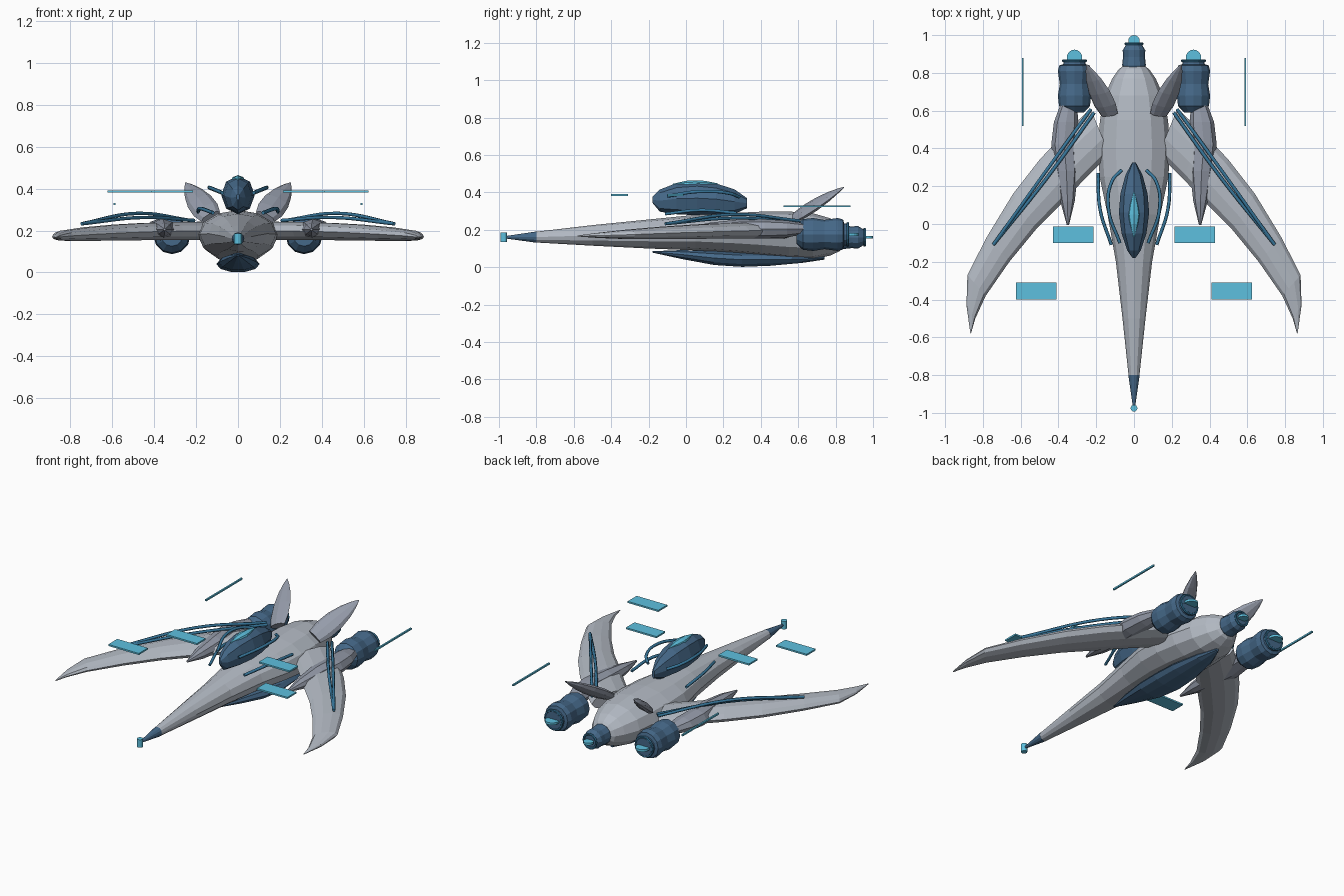
import bpy, bmesh, math
from mathutils import Vector as V

def mat(name, c):
    m = bpy.data.materials.new(name)
    m.diffuse_color = (*c, 1)
    return m

HULL = mat("hull_grey", (0.46, 0.50, 0.56))
TRIM = mat("trim_grey", (0.30, 0.33, 0.40))
NAVY = mat("navy", (0.06, 0.14, 0.25))
TUBE = mat("tube_blue", (0.04, 0.19, 0.34))
GLOW = mat("glow_cyan", (0.11, 0.53, 0.74))

def loft(name, rings, n, m):
    """Skin elliptical rings given as (centre, u half axis, v half axis)."""
    bm = bmesh.new()
    loops = []
    for c, u, v in rings:
        loops.append([bm.verts.new(V(c) + V(u) * math.cos(2 * math.pi * i / n)
                                   + V(v) * math.sin(2 * math.pi * i / n)) for i in range(n)])
    for a, b in zip(loops, loops[1:]):
        for i in range(n):
            bm.faces.new((a[i], a[(i + 1) % n], b[(i + 1) % n], b[i]))
    bm.faces.new(loops[0])
    bm.faces.new(loops[-1])
    bmesh.ops.recalc_face_normals(bm, faces=bm.faces)
    me = bpy.data.meshes.new(name)
    bm.to_mesh(me)
    bm.free()
    me.materials.append(m)
    ob = bpy.data.objects.new(name, me)
    bpy.context.collection.objects.link(ob)
    return ob

def body(name, secs, n, m, x=0):
    """Loft along y from (y, half width, bottom z, top z)."""
    return loft(name, [((x, y, (b + t) / 2), (w, 0, 0), (0, 0, (t - b) / 2))
                       for y, w, b, t in secs], n, m)

def box(name, loc, size, m):
    bpy.ops.mesh.primitive_cube_add(size=1, location=loc)
    ob = bpy.context.object
    ob.name, ob.scale = name, size
    ob.data.materials.append(m)

def disc(name, loc, r, h):
    bpy.ops.mesh.primitive_cylinder_add(vertices=16, radius=r, depth=h, location=loc)
    bpy.context.object.name = name
    bpy.context.object.data.materials.append(GLOW)

def tube(name, pts, r):
    cu = bpy.data.curves.new(name, 'CURVE')
    cu.dimensions = '3D'
    cu.bevel_depth, cu.bevel_resolution, cu.resolution_u = r, 1, 6
    cu.use_fill_caps = True
    sp = cu.splines.new('BEZIER')
    sp.bezier_points.add(len(pts) - 1)
    for bp, p in zip(sp.bezier_points, pts):
        bp.co = p
        bp.handle_left_type = bp.handle_right_type = 'AUTO'
    cu.materials.append(TUBE)
    bpy.context.collection.objects.link(bpy.data.objects.new(name, cu))

def engine(name, x, z, prof, ring_y, ring_r, glow_y, glow_r):
    body(name, [(y, r, z - r, z + r) for y, r in prof], 12, NAVY, x)
    bpy.ops.mesh.primitive_torus_add(location=(x, ring_y, z), rotation=(math.pi / 2, 0, 0),
        major_radius=ring_r, minor_radius=0.007, major_segments=16, minor_segments=6)
    bpy.context.object.name = name + "_ring"
    bpy.context.object.data.materials.append(TUBE)
    disc(name + "_glow", (x, glow_y, z), glow_r, 0.014)

# fuselage, nose, belly keel
body("fuselage", [(-0.8, 0.029, 0.132, 0.19), (-0.5, 0.061, 0.115, 0.225), (-0.2, 0.096, 0.1, 0.255),
    (0.05, 0.14, 0.09, 0.28), (0.25, 0.182, 0.075, 0.29), (0.4, 0.192, 0.06, 0.297),
    (0.55, 0.18, 0.045, 0.298), (0.68, 0.155, 0.042, 0.288), (0.77, 0.115, 0.062, 0.262),
    (0.82, 0.08, 0.085, 0.235), (0.845, 0.045, 0.115, 0.205)], 12, HULL)
body("nose_cone", [(-0.975, 0.005, 0.155, 0.165), (-0.8, 0.03, 0.131, 0.191)], 12, NAVY)
disc("nose_sensor", (0, -0.975, 0.16), 0.018, 0.05)
body("belly_keel", [(-0.18, 0.004, 0.078, 0.086), (-0.02, 0.05, 0.042, 0.093), (0.15, 0.09, 0.01, 0.088),
    (0.3, 0.103, 0.0, 0.08), (0.45, 0.095, 0.006, 0.075), (0.62, 0.06, 0.022, 0.065),
    (0.74, 0.01, 0.04, 0.06)], 10, NAVY)

# canopy and its glass
body("canopy", [(-0.18, 0.008, 0.345, 0.375), (-0.14, 0.036, 0.297, 0.415), (-0.05, 0.066, 0.283, 0.45),
    (0.06, 0.08, 0.278, 0.46), (0.16, 0.072, 0.28, 0.448), (0.26, 0.045, 0.285, 0.416),
    (0.325, 0.01, 0.315, 0.37)], 8, NAVY)
body("canopy_glass", [(-0.07, 0.003, 0.435, 0.446), (0.0, 0.026, 0.4, 0.462), (0.05, 0.036, 0.4, 0.464),
    (0.1, 0.026, 0.4, 0.462), (0.17, 0.003, 0.435, 0.448)], 8, GLOW)

# tail engine
engine("tail_engine", 0, 0.16, [(0.81, 0.052), (0.84, 0.063), (0.885, 0.058), (0.92, 0.06), (0.95, 0.042)],
       0.955, 0.044, 0.97, 0.03)

# inner edge, outer edge, centre z, half thickness of the wing
WING = [((0.13, 0.37), (0.23, 0.61), 0.198, 0.046), ((0.26, 0.24), (0.36, 0.49), 0.197, 0.045),
        ((0.38, 0.11), (0.5, 0.34), 0.195, 0.043), ((0.52, -0.03), (0.64, 0.16), 0.19, 0.04),
        ((0.66, -0.2), (0.78, -0.07), 0.183, 0.034), ((0.785, -0.38), (0.882, -0.27), 0.175, 0.025),
        ((0.84, -0.5), (0.887, -0.43), 0.17, 0.014), ((0.863, -0.58), (0.867, -0.575), 0.167, 0.003)]

for s, side in ((1, "right"), (-1, "left")):
    # swept sickle wing
    loft(side + "_wing", [((s * (a[0] + b[0]) / 2, (a[1] + b[1]) / 2, z),
        (s * (b[0] - a[0]) / 2, (b[1] - a[1]) / 2, 0), (0, 0, h)) for a, b, z, h in WING], 10, HULL)
    # spike pod ahead of the engine
    loft(side + "_pod", [((s * x, y, 0.205), (w, 0, 0), (0, 0, h)) for x, y, w, h in
        ((0.35, -0.005, 0.006, 0.006), (0.352, 0.12, 0.038, 0.032), (0.358, 0.28, 0.062, 0.05),
         (0.37, 0.42, 0.068, 0.052), (0.36, 0.54, 0.064, 0.045), (0.345, 0.63, 0.045, 0.03))], 8, TRIM)
    # side engine
    engine(side + "_engine", s * 0.315, 0.175, [(0.59, 0.05), (0.625, 0.082), (0.68, 0.088), (0.74, 0.078),
        (0.81, 0.088), (0.84, 0.08), (0.845, 0.06), (0.87, 0.055)], 0.865, 0.06, 0.882, 0.041)
    # leaf-shaped tail fin
    a, b = V((0.13, 0.58, 0.265)), V((0.25, 0.845, 0.428))
    u = V((0.8, -0.15, -0.45))
    ax = (b - a).normalized()
    u = (u - ax * u.dot(ax)).normalized()
    v = ax.cross(u)
    f = lambda p: (s * p.x, p.y, p.z)
    loft(side + "_fin", [(f(a.lerp(b, t)), f(u * w), f(v * w * 0.4)) for t, w in
        ((0, 0.05), (0.2, 0.064), (0.45, 0.062), (0.7, 0.045), (0.88, 0.023), (1, 0.003))], 8, TRIM)
    # conduits over wing, fuselage and canopy
    for i, (d, h) in enumerate(((0, 0.262), (0.018, 0.282))):
        tube(f"{side}_wing_conduit_{i}", [(s * (0.21 + d), 0.59 + d, 0.248),
            (s * (0.46 + d), 0.245 + d, h), (s * 0.745, -0.11, 0.232)], 0.009)
    tube(side + "_hull_conduit", [(s * 0.19, 0.27, 0.29), (s * 0.18, 0.08, 0.305), (s * 0.12, -0.11, 0.285)], 0.009)
    tube(side + "_canopy_rail", [(s * 0.065, 0.285, 0.375), (s * 0.115, 0.23, 0.395),
        (s * 0.135, 0.08, 0.405), (s * 0.075, -0.1, 0.38)], 0.009)
    # floating light panels
    box(side + "_inner_panel", (s * 0.322, -0.057, 0.386), (0.213, 0.086, 0.01), GLOW)
    box(side + "_front_panel", (s * 0.517, -0.355, 0.386), (0.213, 0.09, 0.01), GLOW)
    box(side + "_rear_strip", (s * 0.589, 0.7, 0.326), (0.01, 0.36, 0.01), GLOW)
